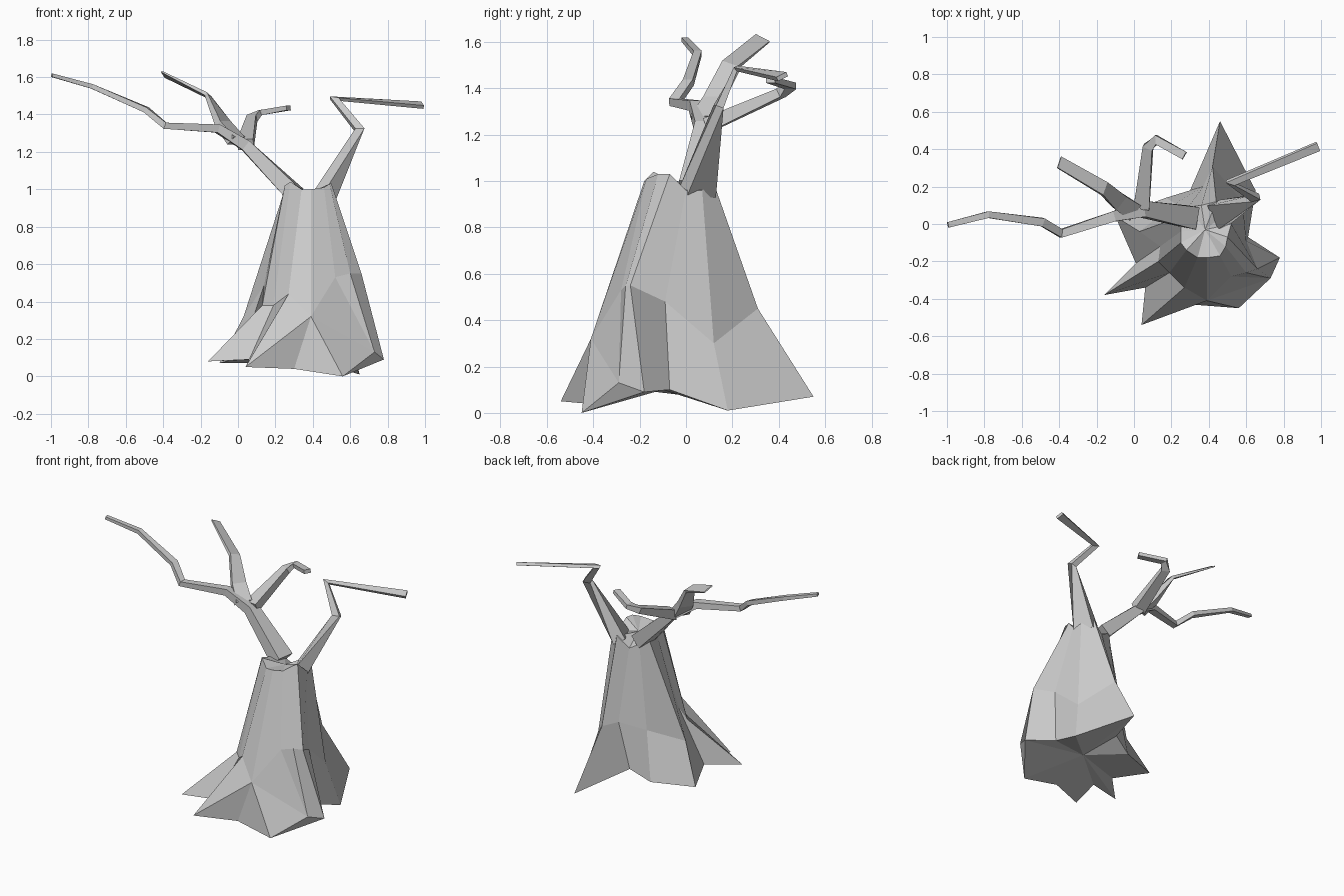
import bpy
from math import cos, sin
from mathutils import Vector


def make_object(name, verts, faces):
    mesh = bpy.data.meshes.new(name)
    mesh.from_pydata(verts, [], faces)
    mesh.update()
    obj = bpy.data.objects.new(name, mesh)
    bpy.context.collection.objects.link(obj)
    return obj


def bridge(rings, n):
    return [(r * n + i, r * n + (i + 1) % n, (r + 1) * n + (i + 1) % n, (r + 1) * n + i)
            for r in range(rings - 1) for i in range(n)]


def branch(name, path):
    """Four-sided limb; each path point is x, y, z, width, thickness, optional roll."""
    pts = [Vector(p[:3]) for p in path]
    verts = []
    for k, p in enumerate(path):
        a = (pts[k] - pts[k - 1]).normalized() if k else Vector()
        b = (pts[k + 1] - pts[k]).normalized() if k < len(pts) - 1 else Vector()
        t = (a + b).normalized()
        flat = t.cross(Vector((0, 0, 1))).normalized()
        roll = p[5] if len(p) > 5 else 0
        side = flat * cos(roll) + flat.cross(t) * sin(roll)
        up = side.cross(t)
        for sx, sy in ((-1, -1), (1, -1), (1, 1), (-1, 1)):
            verts.append(pts[k] + side * sx * p[3] / 2 + up * sy * p[4] / 2)
    last = len(verts) - 4
    faces = bridge(len(path), 4) + [(3, 2, 1, 0), tuple(range(last, last + 4))]
    return make_object(name, verts, faces)


# Trunk: star-shaped root loop, root shoulder loop, narrow top loop
roots = [(-.16, -.38, .08), (.06, -.34, .09), (.04, -.54, .05), (.30, -.43, .04),
         (.56, -.45, 0), (.73, -.29, .13), (.78, -.18, .09), (.61, -.07, .10),
         (.65, .18, .01), (.46, .55, .07), (.30, .18, .14), (.17, .14, .07),
         (-.10, .04, .07), (.01, -.21, .10)]
shoulder = [(.13, -.20, .38), (.19, -.26, .38), (.27, -.34, .44), (.39, -.41, .32),
            (.52, -.28, .53), (.60, -.26, .55), (.66, -.24, .55), (.60, -.09, .48),
            (.58, .12, .30), (.42, .31, .45), (.37, .20, .45), (.22, .11, .40),
            (.03, -.04, .32), (.14, -.12, .49)]
top = [(.25, -.10, 1.02), (.28, -.14, 1.04), (.34, -.18, 1.0), (.39, -.18, 1.0),
       (.46, -.17, 1.01), (.49, -.12, 1.03), (.50, -.07, 1.03), (.52, 0, .96),
       (.51, .07, .96), (.44, .12, .99), (.36, .10, .92), (.29, .09, .96),
       (.25, .04, .98), (.25, -.04, 1.0)]
n = len(roots)
verts = roots + shoulder + top + [(.35, -.10, .10), (.38, -.03, .98)]
faces = bridge(3, n)
# Front root: creases meet at the low shoulder point
s = n + 3
faces[2:5] = [(2, 3, s), (2, s, s - 1), (3, 4, s), (4, 5, s),
              (5, s + 1, s), (5, s + 2, s + 1), (4, 6, 5)]
# Underside and crown fans
rim = [i for i in range(n) if i != 5]
faces += [(rim[k], rim[k - 1], 3 * n) for k in range(len(rim))]
faces += [(2 * n + i, 2 * n + (i + 1) % n, 3 * n + 1) for i in range(n)]
make_object("trunk", verts, faces)

# Main left limb and its long outer end
branch("left_branch", [(.31, .035, .97, .12, .09), (.04, .08, 1.235, .085, .06),
                       (-.11, .04, 1.325, .055, .045), (-.39, -.05, 1.34, .045, .035),
                       (-.49, .01, 1.425, .045, .03), (-.78, .05, 1.55, .035, .025),
                       (-.995, -.005, 1.61, .03, .018)])

# Twigs growing from the left limb
branch("rising_twig", [(-.01, .07, 1.26, .10, .06), (-.08, .12, 1.35, .09, .045),
                       (-.16, .19, 1.50, .075, .02, -.4), (-.40, .33, 1.615, .07, .008, -.5)])
branch("rear_twig", [(.04, .09, 1.24, .085, .065), (.075, .41, 1.38, .055, .04),
                     (.12, .45, 1.41, .05, .03), (.27, .365, 1.435, .045, .025)])

# Right limb with its sharp elbow
branch("right_branch", [(.455, .05, .95, .14, .085), (.648, .14, 1.32, .05, .035),
                        (.515, .22, 1.485, .05, .022, -.2), (.985, .415, 1.45, .05, .02, -.45)])
